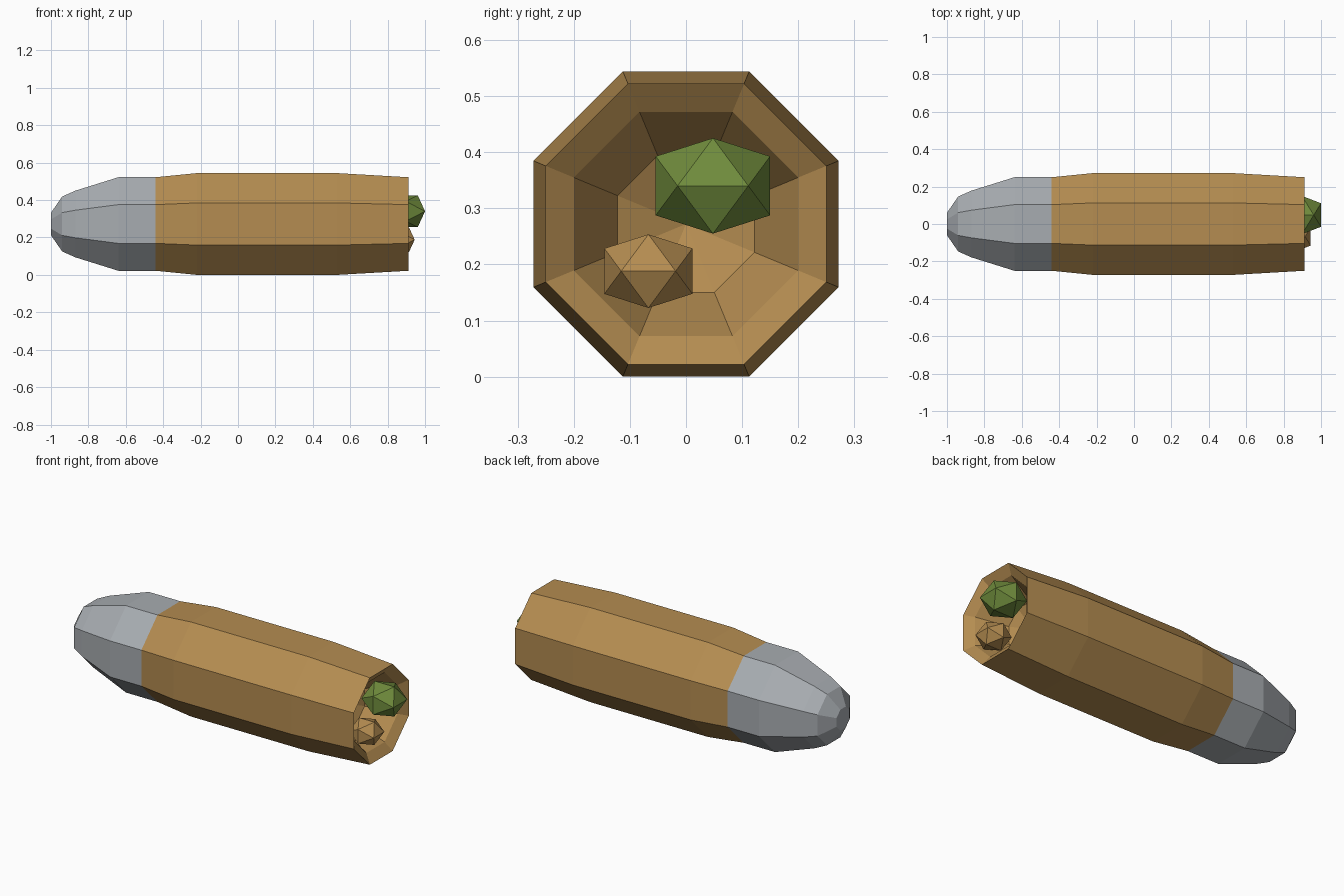
import bpy, bmesh, math
from mathutils import Vector

cube = bpy.data.objects.get("Cube")
if cube:
    bpy.data.objects.remove(cube, do_unlink=True)

SIDES = 8
AXIS_Z = 0.272
PHI = (1 + math.sqrt(5)) / 2


def make_material(name, rgb):
    mat = bpy.data.materials.new(name)
    mat.use_nodes = True
    color = (*rgb, 1)
    mat.diffuse_color = color
    mat.node_tree.nodes["Principled BSDF"].inputs["Base Color"].default_value = color
    return mat


def add_object(name, bm, mat):
    mesh = bpy.data.meshes.new(name)
    bm.to_mesh(mesh)
    bm.free()
    mesh.materials.append(mat)
    obj = bpy.data.objects.new(name, mesh)
    bpy.context.collection.objects.link(obj)
    return obj


def ring(bm, x, apothem):
    """Octagon around the long axis, with a flat top."""
    r = apothem / math.cos(math.pi / SIDES)
    angles = [(i + 0.5) * math.tau / SIDES for i in range(SIDES)]
    return [bm.verts.new((x, r * math.cos(a), AXIS_Z + r * math.sin(a))) for a in angles]


def tube(name, profile, mat, cap_start=False, tip_x=None):
    """Skin octagons along a profile of (x, apothem) points."""
    bm = bmesh.new()
    rings = [ring(bm, x, a) for x, a in profile]
    for r0, r1 in zip(rings, rings[1:]):
        for i in range(SIDES):
            j = (i + 1) % SIDES
            bm.faces.new((r0[i], r0[j], r1[j], r1[i]))
    if cap_start:
        bm.faces.new(rings[0][::-1])
    if tip_x is not None:
        tip = bm.verts.new((tip_x, 0, AXIS_Z))
        for i in range(SIDES):
            bm.faces.new((rings[-1][i], rings[-1][(i + 1) % SIDES], tip))
    return add_object(name, bm, mat)


def chunk(name, center, size, mat):
    """Twenty-sided lump, slightly squashed in height."""
    bm = bmesh.new()
    for a in (-1, 1):
        for b in (-PHI, PHI):
            for p in ((b, a, 0), (0, b, a), (a, 0, b)):
                bm.verts.new(Vector((p[0], p[1], p[2] * 0.835)) * size)
    bmesh.ops.convex_hull(bm, input=bm.verts[:])
    bmesh.ops.recalc_face_normals(bm, faces=bm.faces[:])
    obj = add_object(name, bm, mat)
    obj.location = center
    return obj


tan = make_material("toasted tan", (0.46, 0.265, 0.082))
silver = make_material("foil grey", (0.39, 0.415, 0.44))
green = make_material("leaf green", (0.16, 0.26, 0.045))

# Foil wrapped around the closed end
tube("foil_wrap",
     [(-1, 0.06), (-0.94, 0.147), (-0.87, 0.178), (-0.64, 0.25), (-0.44, 0.25)],
     silver, cap_start=True)

# Rolled shell with a hollow open end
tube("rolled_shell",
     [(-0.44, 0.25), (-0.22, 0.272), (0.53, 0.272), (0.912, 0.25),
      (0.875, 0.2), (0.72, 0.122)],
     tan, tip_x=0.66)

# Filling
chunk("green_filling", (0.898, 0.048, 0.34), 0.063, green)
chunk("brown_filling", (0.866, -0.067, 0.188), 0.0485, tan)
